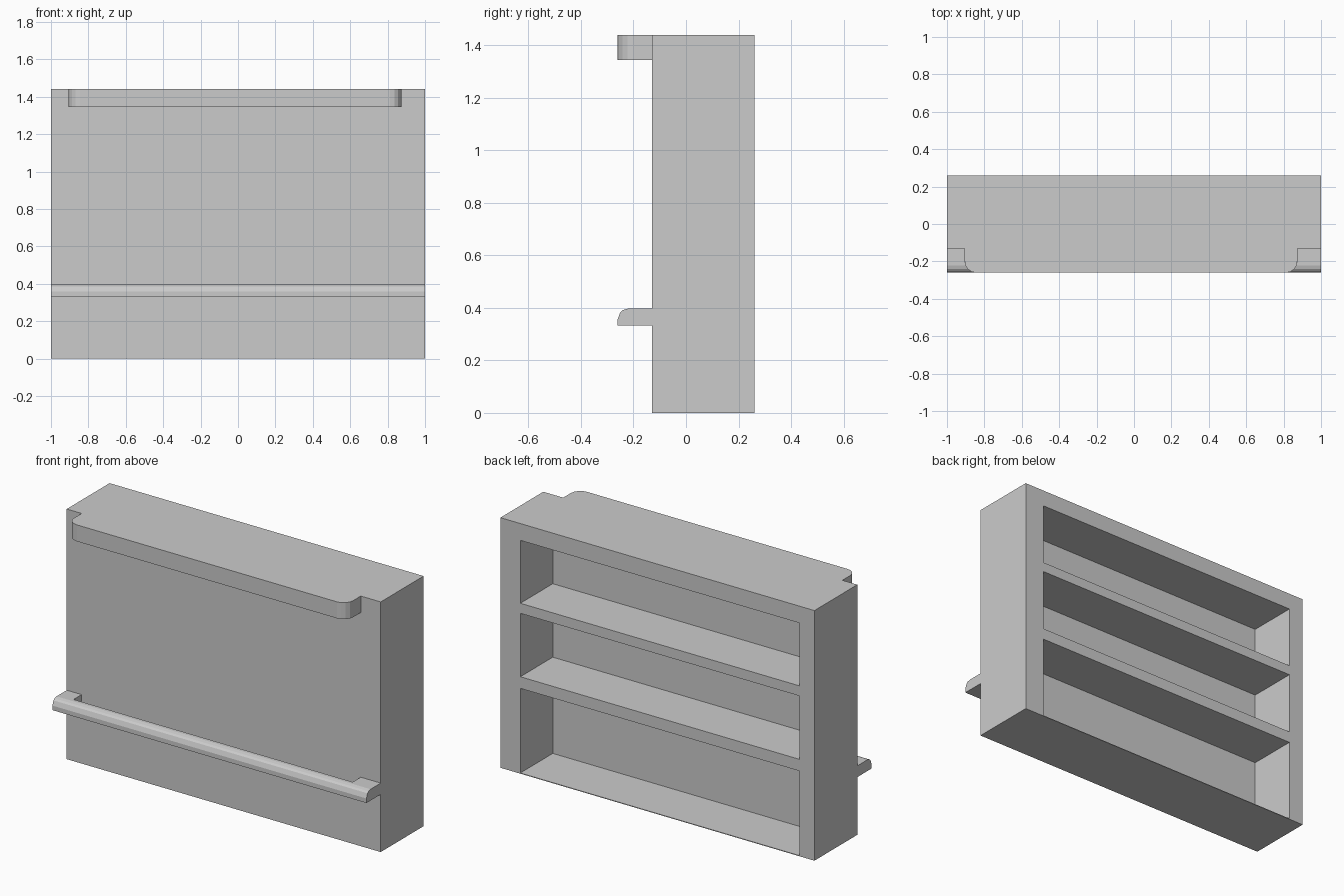
import bpy, bmesh, math
from mathutils import Vector

if "Cube" in bpy.data.objects:
    bpy.data.objects.remove(bpy.data.objects["Cube"])


def add_object(name, bm):
    bmesh.ops.recalc_face_normals(bm, faces=bm.faces)
    mesh = bpy.data.meshes.new(name)
    bm.to_mesh(mesh)
    bm.free()
    obj = bpy.data.objects.new(name, mesh)
    bpy.context.collection.objects.link(obj)
    return obj


def prism(name, points, direction):
    """Extrude a flat outline along a direction."""
    bm = bmesh.new()
    face = bm.faces.new([bm.verts.new(p) for p in points])
    out = bmesh.ops.extrude_face_region(bm, geom=[face])
    moved = [v for v in out["geom"] if isinstance(v, bmesh.types.BMVert)]
    bmesh.ops.translate(bm, verts=moved, vec=Vector(direction))
    return add_object(name, bm)


def box(name, x, y, z):
    outline = [(x[0], y[0], z[0]), (x[1], y[0], z[0]), (x[1], y[1], z[0]), (x[0], y[1], z[0])]
    return prism(name, outline, (0, 0, z[1] - z[0]))


def cut(obj, cutter):
    mod = obj.modifiers.new("cut", 'BOOLEAN')
    mod.operation = 'DIFFERENCE'
    mod.solver = 'EXACT'
    mod.object = cutter
    bpy.context.view_layer.objects.active = obj
    bpy.ops.object.modifier_apply(modifier=mod.name)
    bpy.data.objects.remove(cutter, do_unlink=True)


FRONT, BACK, LIP = -0.13, 0.26, -0.26
INNER = (-0.905, 0.873)        # span between the two side walls
HEIGHT = 1.44

# Counter body with three open shelf bays at the back
body = box("counter_body", (-1, 1), (FRONT, BACK), (0, HEIGHT))
for bay in ((0.004, 0.491), (0.558, 0.923), (0.981, 1.343)):
    cut(body, box("bay_cutter", INNER, (-0.035, BACK + 0.1), bay))

# Overhanging counter top lip with rounded front corners
radius, steps = 0.06, 4
lip = [(INNER[1], FRONT, 1.345), (INNER[0], FRONT, 1.345)]
for cx, start in ((INNER[0] + radius, 180), (INNER[1] - radius, 270)):
    for i in range(steps + 1):
        a = math.radians(start + 90 * i / steps)
        lip.append((cx + radius * math.cos(a), LIP + radius + radius * math.sin(a), 1.345))
prism("counter_top_lip", lip, (0, 0, HEIGHT - 1.345))

# Foot rail with a rounded upper edge, held by an arm at each end
profile = [(FRONT, 0.332), (LIP, 0.332), (LIP, 0.358), (-0.25, 0.384),
           (-0.24, 0.392), (-0.222, 0.397), (FRONT, 0.397)]
rail = prism("foot_rail", [(-1, y, z) for y, z in profile], (2, 0, 0))
cut(rail, box("rail_gap_cutter", INNER, (-0.203, FRONT + 0.1), (0.2, 0.5)))
